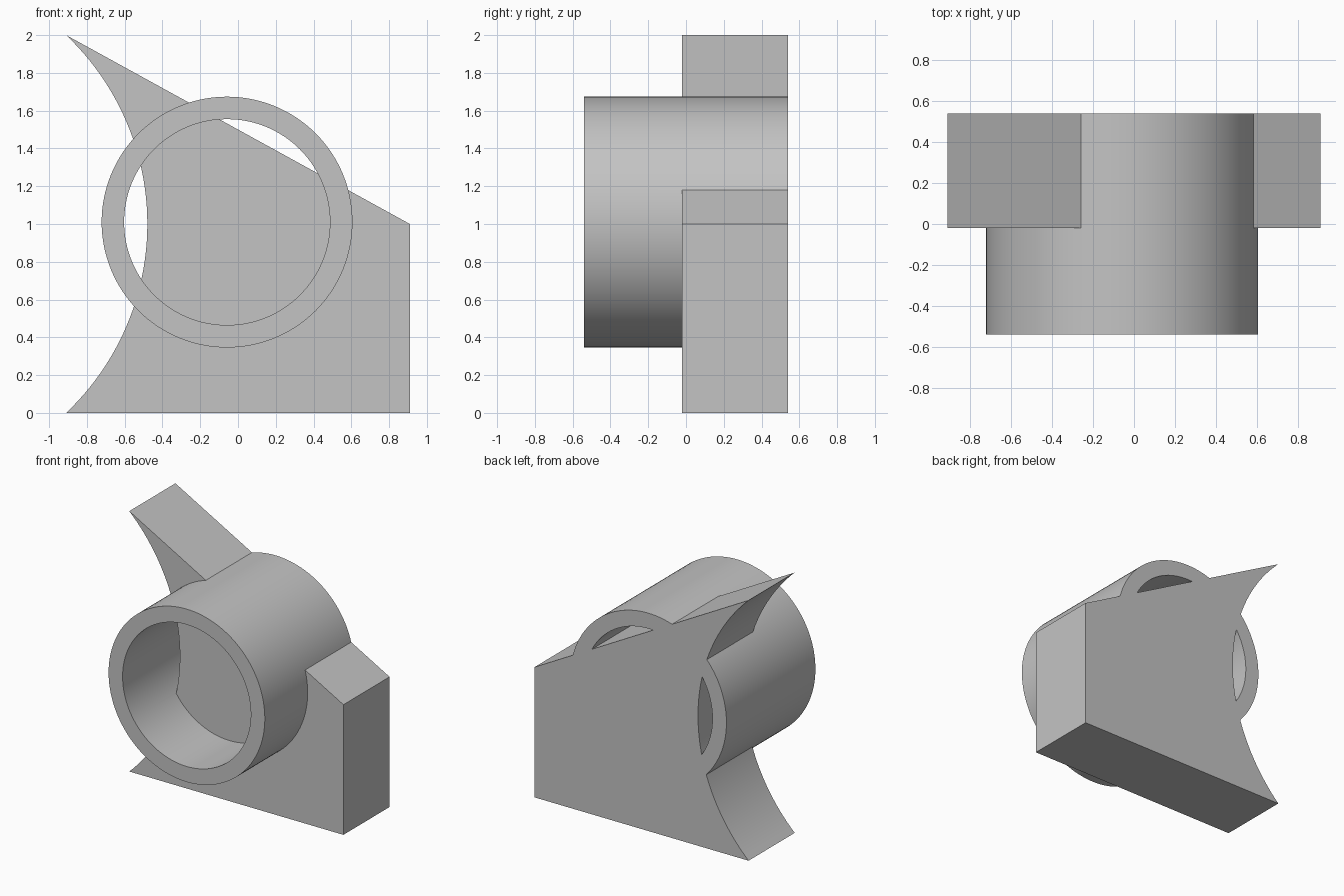
import bpy, bmesh, math

cube = bpy.data.objects.get("Cube")
if cube:
    bpy.data.objects.remove(cube, do_unlink=True)

BACK, FRONT, PLATE_FRONT = 0.54, -0.54, -0.02

grey = bpy.data.materials.new("plain_grey")
grey.use_nodes = True
grey.diffuse_color = (0.55, 0.55, 0.55, 1)
grey.node_tree.nodes["Principled BSDF"].inputs["Base Color"].default_value = (0.55, 0.55, 0.55, 1)


def make_object(name, bm):
    bmesh.ops.recalc_face_normals(bm, faces=bm.faces)
    mesh = bpy.data.meshes.new(name)
    bm.to_mesh(mesh)
    bm.free()
    mesh.materials.append(grey)
    obj = bpy.data.objects.new(name, mesh)
    bpy.context.collection.objects.link(obj)
    return obj


def extrude_profile(name, points, y0, y1):
    bm = bmesh.new()
    face = bm.faces.new([bm.verts.new((x, y0, z)) for x, z in points])
    ext = bmesh.ops.extrude_face_region(bm, geom=[face])
    verts = [v for v in ext["geom"] if isinstance(v, bmesh.types.BMVert)]
    bmesh.ops.translate(bm, vec=(0, y1 - y0, 0), verts=verts)
    return make_object(name, bm)


def ring(name, cx, cz, outer, inner, y0, y1, n=128):
    bm = bmesh.new()
    corners = [(outer, y0), (outer, y1), (inner, y1), (inner, y0)]
    loops = []
    for i in range(n):
        a = math.tau * i / n
        loops.append([bm.verts.new((cx + r * math.cos(a), y, cz + r * math.sin(a)))
                      for r, y in corners])
    for a, b in zip(loops, loops[1:] + loops[:1]):
        for k in range(4):
            m = (k + 1) % 4
            bm.faces.new((a[k], a[m], b[m], b[k]))
    return make_object(name, bm)


# Plate: slanted top, straight right side, concave arc on the left
half, sag = 1.0, 0.43
radius = (half ** 2 + sag ** 2) / (2 * sag)
sweep = math.asin(half / radius)
arc_x = -0.48 - radius
steps = 48
profile = [(0.91, 0), (0.91, 1)]
for i in range(steps + 1):
    a = sweep * (1 - 2 * i / steps)
    profile.append((arc_x + radius * math.cos(a), 1 + radius * math.sin(a)))
body = extrude_profile("plate_with_tube", profile, PLATE_FRONT, BACK)

# Tube fused into the plate, flush at the back
tube = ring("tube_helper", -0.058, 1.01, 0.664, 0.545, FRONT, BACK)

union = body.modifiers.new("join_tube", 'BOOLEAN')
union.operation = 'UNION'
union.solver = 'EXACT'
union.object = tube

bpy.ops.object.select_all(action='DESELECT')
body.select_set(True)
bpy.context.view_layer.objects.active = body
bpy.ops.object.modifier_apply(modifier=union.name)
bpy.data.objects.remove(tube, do_unlink=True)
bpy.ops.object.shade_smooth_by_angle(angle=math.radians(30))
